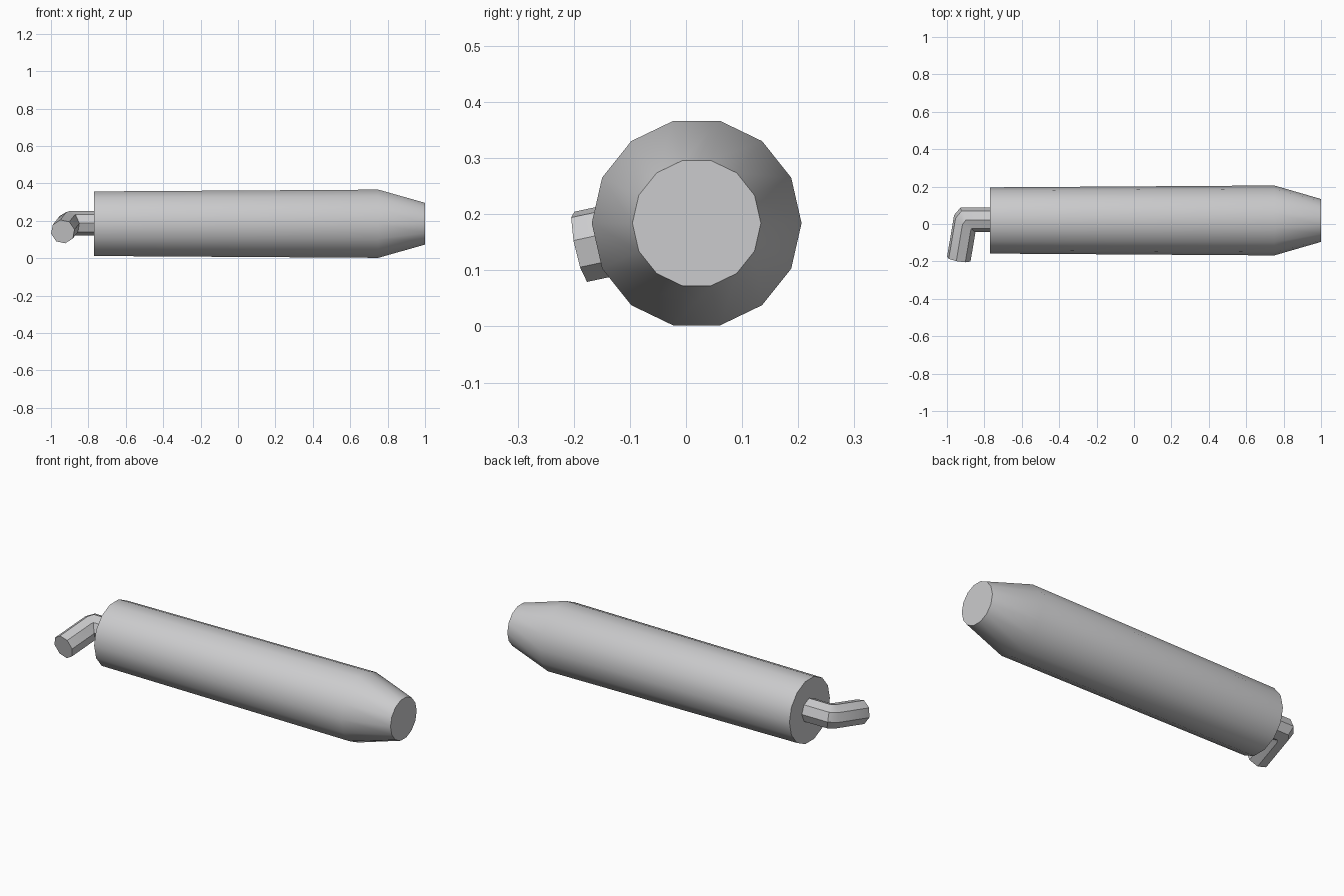
import bpy
import math
from mathutils import Vector

if "Cube" in bpy.data.objects:
    bpy.data.objects.remove(bpy.data.objects["Cube"])

grey = bpy.data.materials.new("light_grey")
grey.diffuse_color = (0.6, 0.6, 0.61, 1)
grey.use_nodes = True
grey.node_tree.nodes["Principled BSDF"].inputs["Base Color"].default_value = grey.diffuse_color


def loft(name, rings):
    """Skin a list of equal rings and close both ends."""
    n = len(rings[0])
    verts = [v for ring in rings for v in ring]
    faces = [(k * n + i, k * n + (i + 1) % n, (k + 1) * n + (i + 1) % n, (k + 1) * n + i)
             for k in range(len(rings) - 1) for i in range(n)]
    faces.append(tuple(reversed(range(n))))
    faces.append(tuple(range(len(verts) - n, len(verts))))
    mesh = bpy.data.meshes.new(name)
    mesh.from_pydata(verts, [], faces)
    mesh.materials.append(grey)
    obj = bpy.data.objects.new(name, mesh)
    bpy.context.collection.objects.link(obj)
    bpy.ops.object.select_all(action='DESELECT')
    obj.select_set(True)
    bpy.context.view_layer.objects.active = obj
    # make all faces point outwards
    bpy.ops.object.mode_set(mode='EDIT')
    bpy.ops.mesh.select_all(action='SELECT')
    bpy.ops.mesh.normals_make_consistent(inside=False)
    bpy.ops.object.mode_set(mode='OBJECT')
    bpy.ops.object.shade_smooth_by_angle(angle=math.radians(30))
    return obj


def angles(n):
    return [2 * math.pi * i / n for i in range(n)]


# Body: slightly flared cylinder with a tapered nose
profile = [(-0.77, 0.177), (0.75, 0.187), (1.0, 0.1145)]
loft("body", [[Vector((x, 0.019 + r * math.cos(a), 0.184 + r * math.sin(a)))
               for a in angles(14)] for x, r in profile])

# Bent handle: octagonal rod that turns forward and slightly down
R = 0.065
X = Vector((1, 0, 0))
E = Vector((0, 1, 0.215)).normalized()      # in-bend direction, square to the rod
N = X.cross(E)                              # normal of the bend plane
start = Vector((-0.75, 0.0225, 0.187))
elbow = Vector((-0.89, 0.0225, 0.187))
elbow_end = elbow - 0.015 * X - 0.0225 * E
arm = (-0.165 * X - E).normalized()
tip = elbow_end + 0.195 * arm
side = arm.cross(N)
if side.x > 0:
    side = -side                            # outer side of the arm


def ring(center, outer, slide, cut):
    """Octagon around a rod axis, slid along the rod onto a cutting plane."""
    normal = N.cross(cut)
    out = []
    for a in angles(8):
        flat = Vector((0, R * math.cos(a), R * math.sin(a)))
        off = flat.dot(E) * outer + flat.dot(N) * N
        out.append(center + off - slide * (off.dot(normal) / slide.dot(normal)))
    return out


loft("bent_handle", [
    ring(start, E, X, E),
    ring(elbow, E, X, -0.075 * X + 0.125 * E),
    ring(elbow_end, side, arm, -0.11 * X + 0.088 * E),
    ring(tip, side, arm, side),
])
